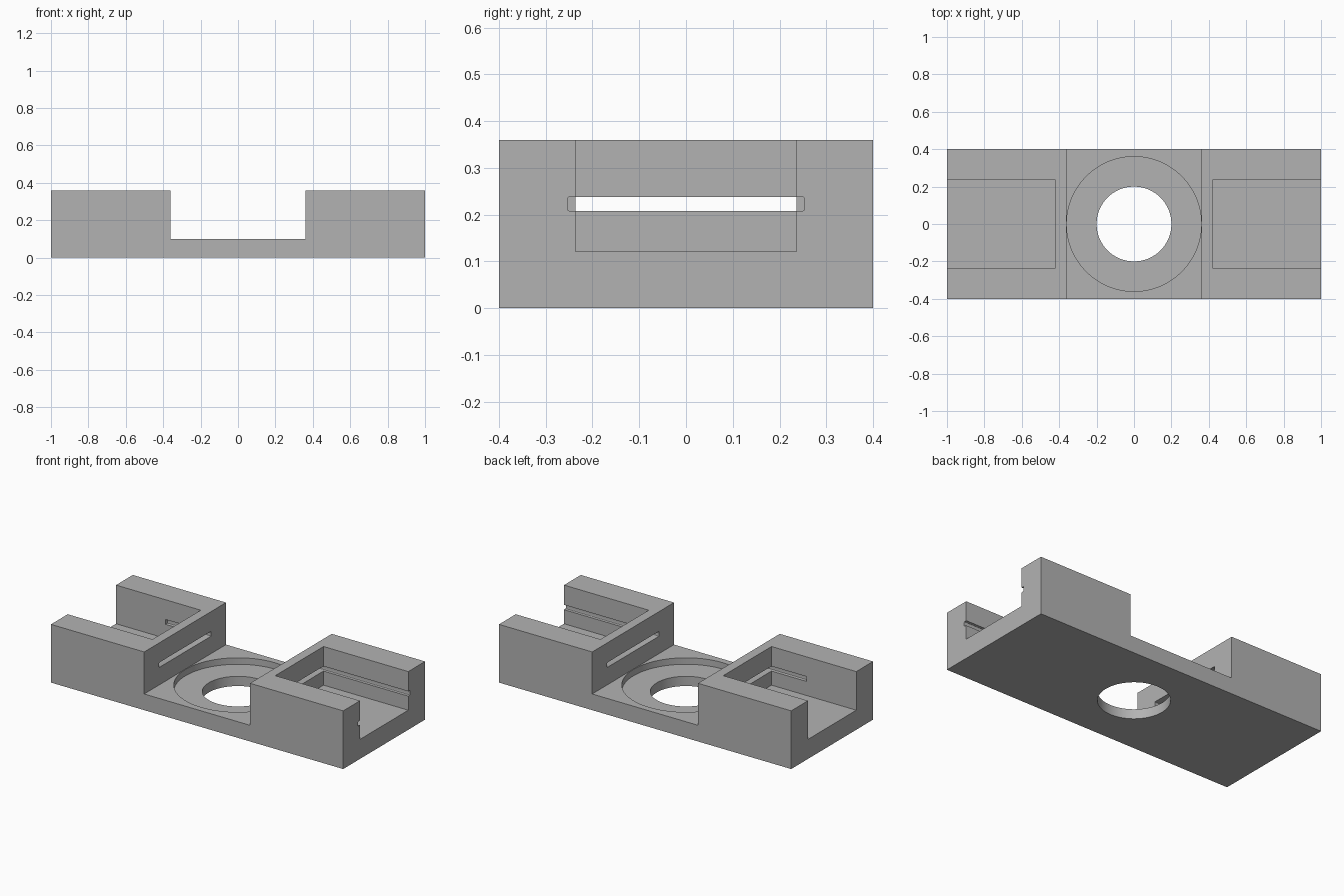
import bpy
import bmesh
import math
from mathutils import Matrix, Vector

# Remove the default cube
default = bpy.data.objects.get("Cube")
if default:
    bpy.data.objects.remove(default, do_unlink=True)

# Single grey material
grey = bpy.data.materials.new("light_grey")
grey.use_nodes = True
colour = (0.45, 0.45, 0.45, 1.0)
grey.diffuse_color = colour
grey.node_tree.nodes["Principled BSDF"].inputs["Base Color"].default_value = colour

# Main dimensions
HALF_DEPTH, HEIGHT = 0.4, 0.36
BRIDGE_X, BRIDGE_Z = 0.362, 0.1
POCKET_X, POCKET_Y, POCKET_Z = 0.42, 0.236, 0.121
OVER = 0.1  # how far cutters run past the surface


def make_object(name, bm):
    bmesh.ops.recalc_face_normals(bm, faces=bm.faces)
    mesh = bpy.data.meshes.new(name)
    bm.to_mesh(mesh)
    bm.free()
    obj = bpy.data.objects.new(name, mesh)
    bpy.context.collection.objects.link(obj)
    mesh.materials.append(grey)
    return obj


def box(name, low, high, round_x=0.0):
    """Box between two corners; edges along x can be rounded."""
    low, high = Vector(low), Vector(high)
    bm = bmesh.new()
    size = Matrix.Diagonal((*(high - low), 1))
    bmesh.ops.create_cube(bm, size=1, matrix=Matrix.Translation((low + high) / 2) @ size)
    if round_x:
        along_x = [e for e in bm.edges
                   if abs(e.verts[0].co.x - e.verts[1].co.x) > 0.01]
        bmesh.ops.bevel(bm, geom=along_x, offset=round_x, segments=3,
                        profile=0.5, affect='EDGES')
    return make_object(name, bm)


def cylinder(name, radius, low, high):
    bm = bmesh.new()
    bmesh.ops.create_cone(bm, cap_ends=True, segments=96, radius1=radius, radius2=radius,
                          depth=high - low,
                          matrix=Matrix.Translation((0, 0, (low + high) / 2)))
    return make_object(name, bm)


def cut(target, cutter):
    mod = target.modifiers.new("cut", 'BOOLEAN')
    mod.operation = 'DIFFERENCE'
    mod.solver = 'EXACT'
    mod.object = cutter
    bpy.context.view_layer.objects.active = target
    bpy.ops.object.modifier_apply(modifier=mod.name)
    bpy.data.objects.remove(cutter, do_unlink=True)


# Body: U-shaped front profile extruded through the depth
profile = [(-1, 0), (1, 0), (1, HEIGHT), (BRIDGE_X, HEIGHT), (BRIDGE_X, BRIDGE_Z),
           (-BRIDGE_X, BRIDGE_Z), (-BRIDGE_X, HEIGHT), (-1, HEIGHT)]
bm = bmesh.new()
face = bm.faces.new([bm.verts.new((x, -HALF_DEPTH, z)) for x, z in profile])
extruded = bmesh.ops.extrude_face_region(bm, geom=[face])
bmesh.ops.translate(bm, vec=(0, 2 * HALF_DEPTH, 0),
                    verts=[v for v in extruded["geom"] if isinstance(v, bmesh.types.BMVert)])
body = make_object("holder_body", bm)

# Open-ended pockets in both raised blocks
for side in (-1, 1):
    xs = sorted((side * POCKET_X, side * (1 + OVER)))
    cut(body, box("pocket_cutter", (xs[0], -POCKET_Y, POCKET_Z),
                  (xs[1], POCKET_Y, HEIGHT + OVER)))

# Long slide slot: full length on the +x block, stopping partway in the -x block
cut(body, box("slot_cutter", (-0.66, -0.253, 0.208), (1 + OVER, 0.253, 0.238), round_x=0.004))

# Round recess in the bridge, with a through hole
cut(body, cylinder("recess_cutter", 0.36, 0.06, BRIDGE_Z + OVER))
cut(body, cylinder("hole_cutter", 0.2, -OVER, BRIDGE_Z + OVER))

# Smooth round walls, crisp edges
bpy.ops.object.select_all(action='DESELECT')
body.select_set(True)
bpy.context.view_layer.objects.active = body
bpy.ops.object.shade_smooth_by_angle(angle=math.radians(30))
